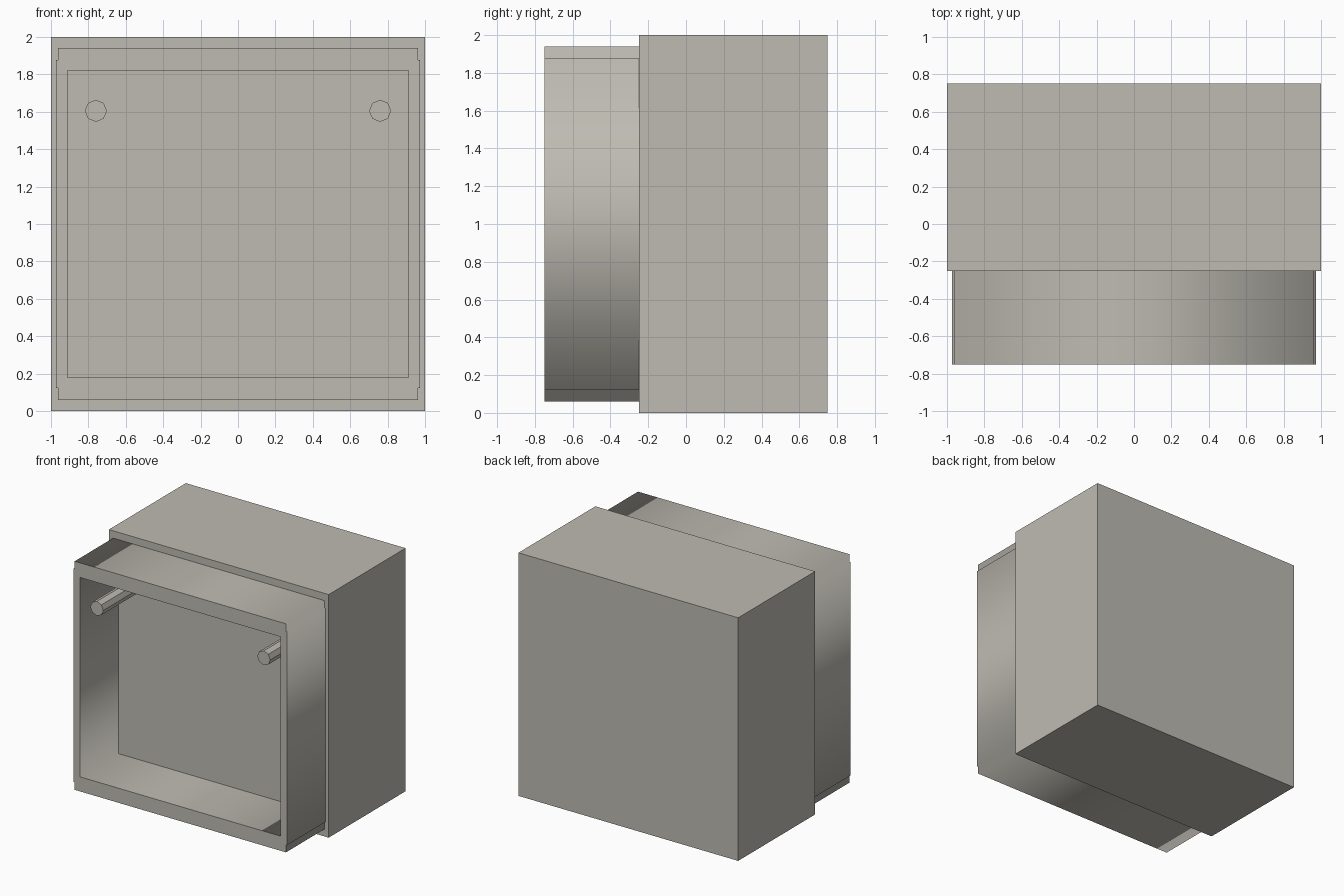
import bpy
import math

default = bpy.data.objects.get("Cube")
if default:
    bpy.data.objects.remove(default, do_unlink=True)

COLOUR = (0.515, 0.497, 0.445, 1)
grey = bpy.data.materials.new("warm_grey")
grey.use_nodes = True
grey.diffuse_color = COLOUR
grey.node_tree.nodes["Principled BSDF"].inputs["Base Color"].default_value = COLOUR

FRONT, STEP, BACK = -0.75, -0.25, 0.75


def finish(obj, name):
    obj.name = name
    obj.data.materials.clear()
    obj.data.materials.append(grey)
    return obj


def all_quadrants(corner):
    """Mirror a corner outline into a closed loop, keeping its winding."""
    flip = corner[::-1]
    return (corner + [(-x, z) for x, z in flip]
            + [(-x, -z) for x, z in corner] + [(x, -z) for x, z in flip])


def extruded_ring(name, loops, y0, y1, z):
    """Fill the outline with its hole and extrude it along y."""
    curve = bpy.data.curves.new(name + "_profile", "CURVE")
    curve.dimensions = "2D"
    curve.fill_mode = "BOTH"
    curve.extrude = (y1 - y0) / 2
    for loop in loops:
        spline = curve.splines.new("POLY")
        spline.points.add(len(loop) - 1)
        for point, (x, h) in zip(spline.points, loop):
            point.co = (x, h, 0, 1)
        spline.use_cyclic_u = True
    helper = bpy.data.objects.new(name + "_profile", curve)
    bpy.context.collection.objects.link(helper)
    bpy.context.view_layer.update()
    graph = bpy.context.evaluated_depsgraph_get()
    mesh = bpy.data.meshes.new_from_object(helper.evaluated_get(graph))
    bpy.data.objects.remove(helper, do_unlink=True)
    ring = bpy.data.objects.new(name, mesh)
    bpy.context.collection.objects.link(ring)
    ring.rotation_euler.x = math.pi / 2
    ring.location = (0, (y0 + y1) / 2, z)
    return finish(ring, name)


# Solid rear housing
bpy.ops.mesh.primitive_cube_add(size=1, location=(0, (STEP + BACK) / 2, 1))
housing = finish(bpy.context.object, "rear_housing")
housing.scale = (2, BACK - STEP, 2)

# Open front collar, with slightly raised side panels
outer = all_quadrants([(0.972, 0.878), (0.962, 0.878), (0.962, 0.94)])
opening = all_quadrants([(0.912, 0.82)])
extruded_ring("front_collar", [outer, opening], FRONT, STEP, 1)

# Eight-sided pegs inside the opening
for side, x in (("left", 0.76), ("right", -0.76)):
    bpy.ops.mesh.primitive_cylinder_add(
        vertices=8, radius=0.059, depth=STEP - FRONT,
        location=(x, (FRONT + STEP) / 2, 1.605), rotation=(math.pi / 2, 0, 0))
    finish(bpy.context.object, side + "_peg")
